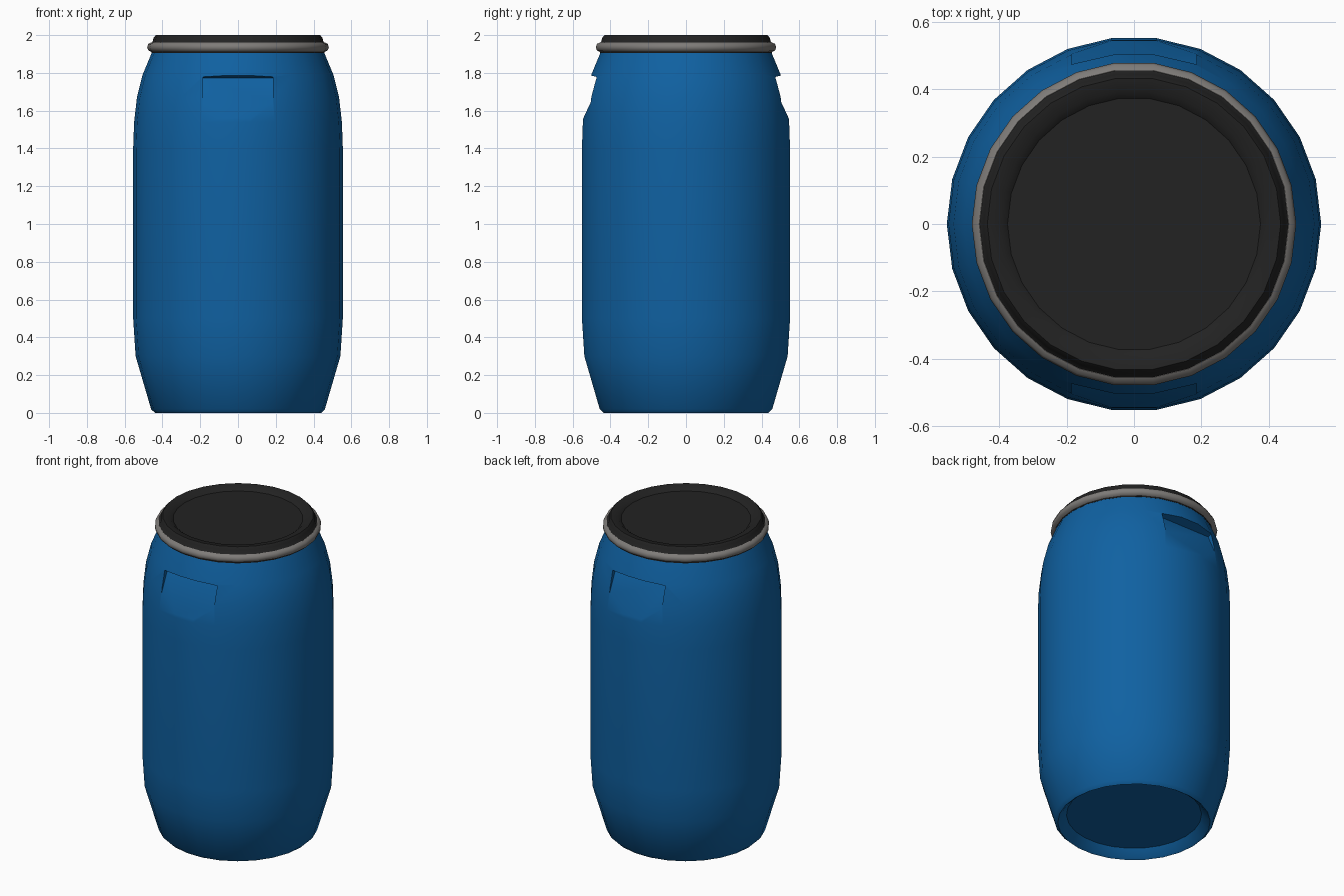
import bpy, bmesh, math

if "Cube" in bpy.data.objects:
    bpy.data.objects.remove(bpy.data.objects["Cube"])

def material(name, rgb):
    m = bpy.data.materials.new(name)
    m.diffuse_color = (*rgb, 1)
    m.use_nodes = True
    m.node_tree.nodes["Principled BSDF"].inputs["Base Color"].default_value = m.diffuse_color
    return m

blue = material("blue_plastic", (0.005, 0.12, 0.36))
black = material("black_plastic", (0.016, 0.016, 0.016))
grey = material("grey_metal", (0.21, 0.20, 0.19))

def make_object(name, bm, mat):
    bmesh.ops.recalc_face_normals(bm, faces=bm.faces)
    me = bpy.data.meshes.new(name)
    bm.to_mesh(me)
    bm.free()
    ob = bpy.data.objects.new(name, me)
    bpy.context.collection.objects.link(ob)
    me.materials.append(mat)
    return ob

def lathe(name, profile, mat, sides=26, closed=False):
    """Revolve (radius, z) points; open profiles are capped at both ends."""
    bm = bmesh.new()
    rings = [[bm.verts.new((r * math.cos(2 * math.pi * i / sides),
                            r * math.sin(2 * math.pi * i / sides), z))
              for i in range(sides)] for r, z in profile]
    pairs = list(zip(rings, rings[1:]))
    if closed:
        pairs.append((rings[-1], rings[0]))
    else:
        bm.faces.new(rings[0])
        bm.faces.new(rings[-1])
    for a, b in pairs:
        for i in range(sides):
            j = (i + 1) % sides
            bm.faces.new((a[i], a[j], b[j], b[i]))
    return make_object(name, bm, mat)

def activate(ob):
    bpy.ops.object.select_all(action='DESELECT')
    ob.select_set(True)
    bpy.context.view_layer.objects.active = ob

# Barrel body with a recessed underside
body = lathe("barrel_body", [
    (0.39, 0.05), (0.425, 0.01), (0.44, 0.0), (0.46, 0.02), (0.542, 0.30),
    (0.555, 0.50), (0.555, 1.40), (0.55, 1.54), (0.535, 1.67), (0.505, 1.79),
    (0.455, 1.91), (0.44, 1.95)], blue)

# Wedge-shaped hand grips cut into front and back
for s in (-1, 1):
    bm = bmesh.new()
    section = [(0.553, 1.54), (0.70, 1.54), (0.70, 1.797), (0.505, 1.787), (0.445, 1.772)]
    left, right = [[bm.verts.new((x, s * y, z)) for y, z in section] for x in (-0.185, 0.185)]
    bm.faces.new(left)
    bm.faces.new(right)
    for i in range(len(section)):
        j = (i + 1) % len(section)
        bm.faces.new((left[i], left[j], right[j], right[i]))
    cutter = make_object("grip_cutter", bm, blue)
    cutter.hide_render = True
    mod = body.modifiers.new("grip", 'BOOLEAN')
    mod.operation = 'DIFFERENCE'
    mod.solver = 'EXACT'
    mod.object = cutter
    activate(body)
    bpy.ops.object.modifier_apply(modifier=mod.name)
    bpy.data.objects.remove(cutter)

# Lid with raised rim and sunken centre
lid = lathe("lid", [
    (0.43, 1.90), (0.458, 1.905), (0.465, 1.955), (0.452, 1.965), (0.447, 1.985),
    (0.435, 2.0), (0.395, 1.995), (0.375, 1.978)], black)

# Metal clamping ring
ring = lathe("clamp_ring", [
    (0.459 + 0.022 * math.cos(math.pi * k / 4), 1.936 + 0.025 * math.sin(math.pi * k / 4))
    for k in range(8)], grey, closed=True)

for ob, angle in ((body, 35), (lid, 40), (ring, 50)):
    activate(ob)
    bpy.ops.object.shade_smooth_by_angle(angle=math.radians(angle))
